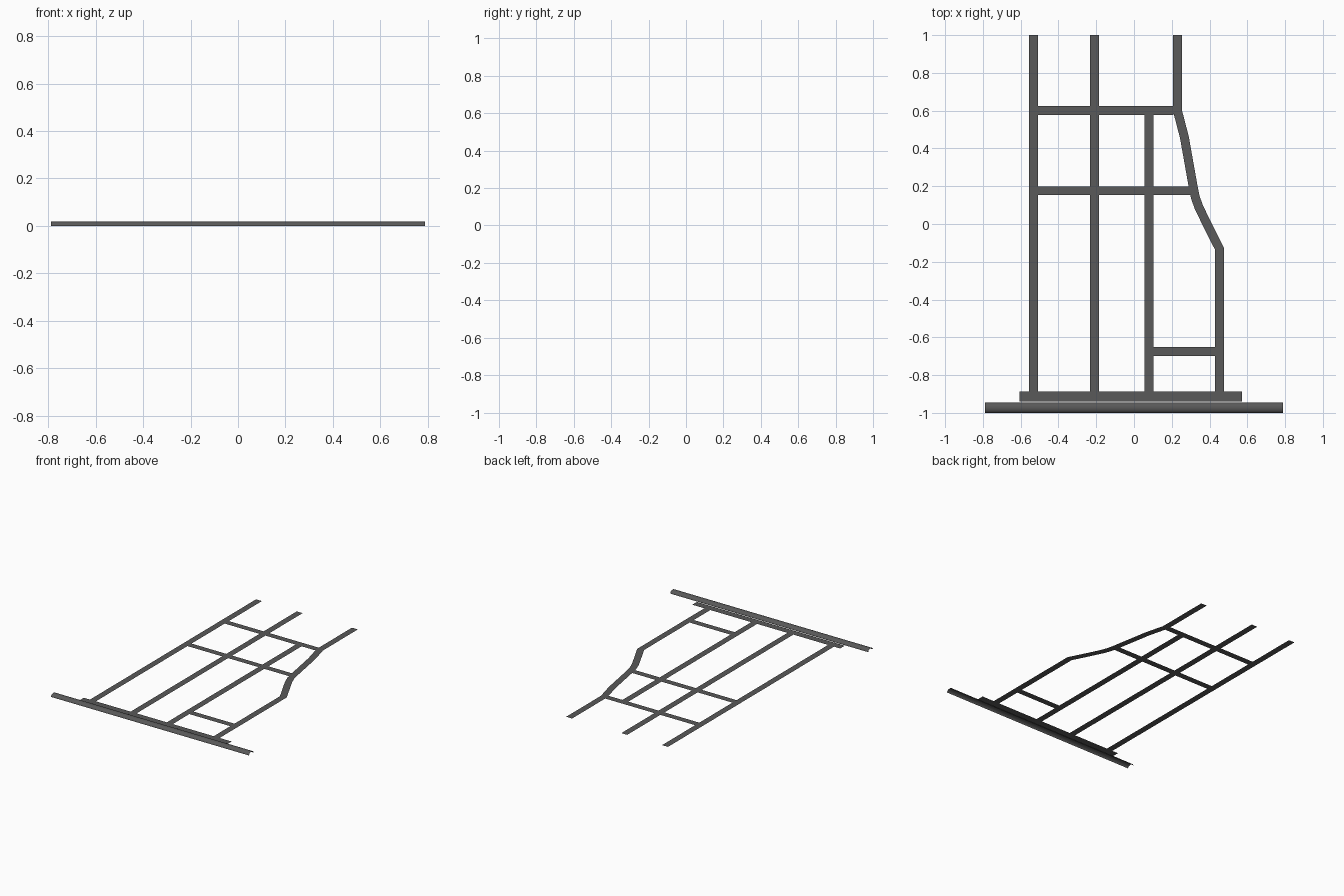
import bpy, math
from mathutils import Vector

if "Cube" in bpy.data.objects:
    bpy.data.objects.remove(bpy.data.objects["Cube"])

mat = bpy.data.materials.new("dark_asphalt_grey")
mat.diffuse_color = (0.1, 0.1, 0.1, 1)
mat.use_nodes = True
mat.node_tree.nodes["Principled BSDF"].inputs["Base Color"].default_value = mat.diffuse_color
W = 0.047  # lane width


def make(name, verts, faces):
    me = bpy.data.meshes.new(name)
    me.from_pydata(verts, [], faces)
    me.materials.append(mat)
    ob = bpy.data.objects.new(name, me)
    bpy.context.collection.objects.link(ob)
    return ob


def strip(name, x0, x1, y0, y1):
    """Flat rectangular sheet on the ground."""
    return make(name, [(x0, y0, 0), (x1, y0, 0), (x1, y1, 0), (x0, y1, 0)], [(0, 1, 2, 3)])


def ribbon(name, path, w):
    """Flat mitred sheet following a path of points."""
    p = [Vector(q) for q in path]
    verts = []
    for i, q in enumerate(p):
        a = (q - p[i - 1]).normalized() if i else (p[1] - q).normalized()
        b = (p[i + 1] - q).normalized() if i < len(p) - 1 else a
        t = (a + b).normalized()
        n = Vector((-t.y, t.x))
        half = w / 2 / t.dot(a)
        verts += [(*(q + n * half), 0), (*(q - n * half), 0)]
    faces = [(2 * i, 2 * i + 1, 2 * i + 3, 2 * i + 2) for i in range(len(p) - 1)]
    return make(name, verts, faces)


# straight long lanes
BACK = -0.888
for name, x, top in (("left_lane", -0.533, 1), ("middle_lane", -0.209, 1), ("inner_lane", 0.079, 0.578)):
    strip(name, x - W / 2, x + W / 2, BACK, top)

# bending lane on the right
ribbon("bending_lane", [(0.23, 1), (0.23, 0.6), (0.242, 0.555), (0.267, 0.458), (0.314, 0.193),
                        (0.325, 0.14), (0.343, 0.09), (0.38, 0.013), (0.452, -0.13), (0.452, BACK)], W)

# cross lanes, split where they meet the long lanes
for i, (y, x0, x1) in enumerate(((0.6, -0.51, -0.232), (0.6, -0.186, 0.21),
                                 (0.176, -0.51, -0.232), (0.176, -0.186, 0.055), (0.176, 0.102, 0.3),
                                 (-0.676, 0.102, 0.429))):
    strip(f"cross_lane_{i + 1}", x0, x1, y - W / 2, y + W / 2)

# front service road
strip("service_road", -0.605, 0.572, -0.94, BACK)

# arched main road along the front edge, open at both ends
N = 12
verts = []
for i in range(N + 1):
    a = math.pi * i / N
    y, z = -0.973 - 0.027 * math.cos(a), 0.019 * math.sin(a)
    verts += [(-0.788, y, z), (0.788, y, z)]
road = make("main_road", verts, [(2 * i, 2 * i + 1, 2 * i + 3, 2 * i + 2) for i in range(N)])
for f in road.data.polygons:
    f.use_smooth = True
